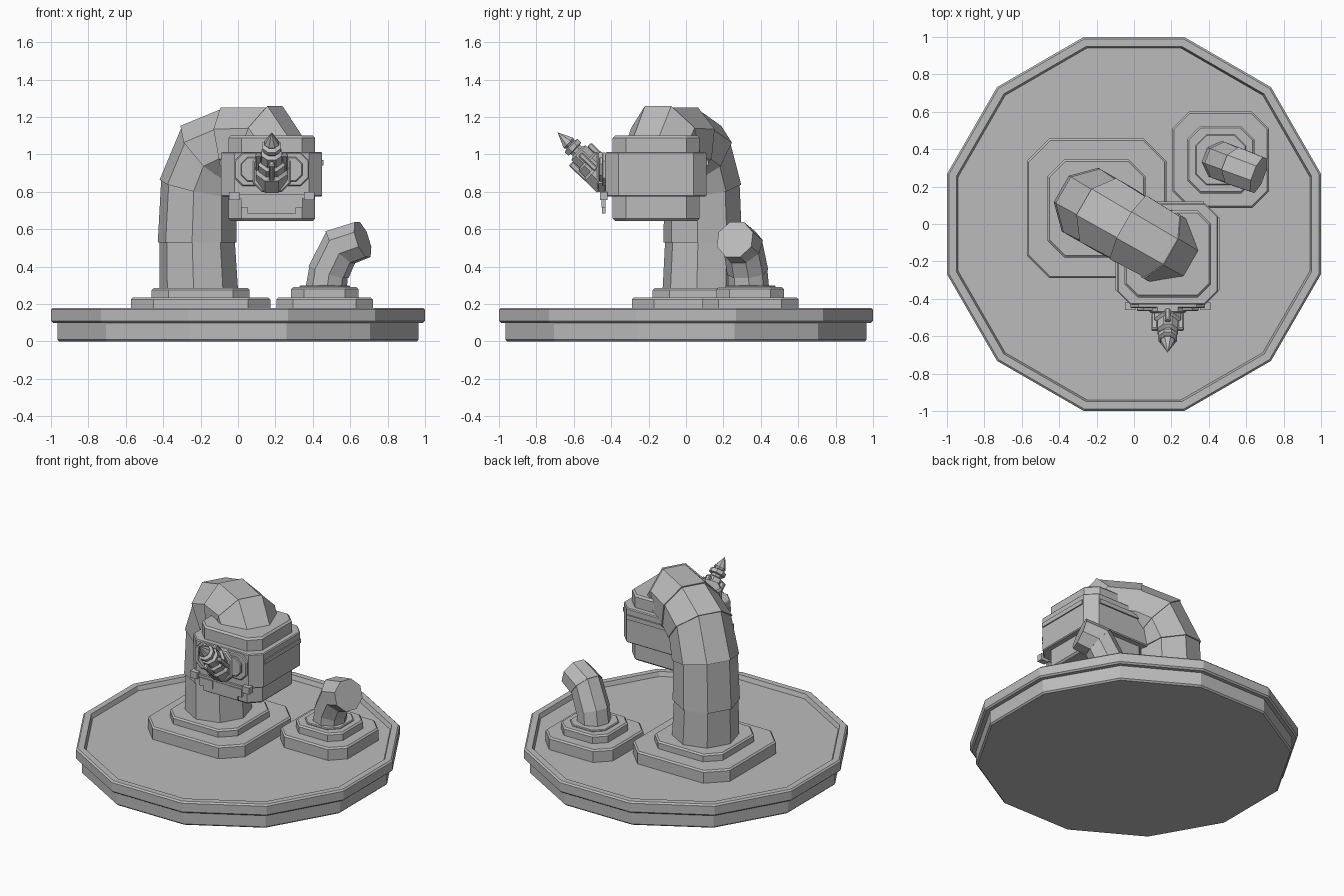
import bpy, bmesh, math
from mathutils import Vector, Matrix

if "Cube" in bpy.data.objects:
    bpy.data.objects.remove(bpy.data.objects["Cube"])

GREY = (0.5, 0.5, 0.5, 1)
grey = bpy.data.materials.new("plain_grey")
grey.use_nodes = True
grey.diffuse_color = GREY
grey.node_tree.nodes["Principled BSDF"].inputs["Base Color"].default_value = GREY


def make(name, stacks, matrix=Matrix()):
    """Skin each stack of rings, close both ends, make one object."""
    bm = bmesh.new()
    for rings in stacks:
        loops = [[bm.verts.new(p) for p in ring] for ring in rings]
        n = len(loops[0])
        for a, b in zip(loops, loops[1:]):
            for i in range(n):
                j = (i + 1) % n
                bm.faces.new((a[i], a[j], b[j], b[i]))
        bm.faces.new(loops[0][::-1])
        bm.faces.new(loops[-1])
    bmesh.ops.recalc_face_normals(bm, faces=bm.faces)
    mesh = bpy.data.meshes.new(name)
    bm.to_mesh(mesh)
    bm.free()
    mesh.materials.append(grey)
    obj = bpy.data.objects.new(name, mesh)
    obj.matrix_world = matrix
    bpy.context.collection.objects.link(obj)
    return obj


def lathe(profile, sides):
    """Rings whose flats lie at the given radii."""
    k = 1 / math.cos(math.pi / sides)
    angles = [2 * math.pi * (i + 0.5) / sides for i in range(sides)]
    return [[Vector((r * k * math.cos(a), r * k * math.sin(a), z)) for a in angles]
            for r, z in profile]


def chamfered(hx, hy, cut, z):
    corners = [(hx, hy - cut), (hx - cut, hy)]
    pts = corners + [(-x, y) for x, y in corners[::-1]]
    pts += [(-x, -y) for x, y in pts]
    return [Vector((x, y, z)) for x, y in pts]


def slab(hx, hy, cut, z0, z1, edge=0.01):
    """Chamfered block with softened top and bottom edges."""
    levels = [(edge, z0), (0, z0 + edge), (0, z1 - edge), (edge, z1)]
    return [chamfered(hx - e, hy - e, cut - e * 0.6, z) for e, z in levels]


def box(name, x0, x1, y0, y1, z0, z1):
    ring = [(x0, y0), (x1, y0), (x1, y1), (x0, y1)]
    return make(name, [[[Vector((x, y, z)) for x, y in ring] for z in (z0, z1)]])


def bent_pipe(name, start, heading, path, radius, flare):
    """Overlapping octagonal sections that bend in one upright plane."""
    d = Vector((heading[0], heading[1], 0)).normalized()
    up = Vector((0, 0, 1))
    side = up.cross(d)
    pts = [Vector((start[0], start[1], 0)) + d * s + up * z for s, z in path]
    dirs = [(b - a).normalized() for a, b in zip(pts, pts[1:])]

    def ring(i, scale):
        before, after = dirs[max(i - 1, 0)], dirs[min(i, len(dirs) - 1)]
        t = (before + after).normalized()
        mitre = 1 / t.dot(after)
        n = t.cross(side)
        return [pts[i] + side * p.x * scale + n * p.y * scale * mitre
                for p in lathe([(radius, 0)], 8)[0]]

    return make(name, [[ring(i, flare), ring(i + 1, 2 - flare)]
                       for i in range(len(dirs))])


# Twelve-sided base with a recessed floor and raised rim
make("base", [lathe([(0.955, 0), (0.965, 0.01), (0.965, 0.1), (0.99, 0.1), (1, 0.11),
                     (1, 0.17), (0.99, 0.18), (0.95, 0.18), (0.94, 0.15)], 12)])

# Stepped plinths
large = Matrix.Translation((-0.2, 0.083, 0))
small = Matrix.Translation((0.463, 0.343, 0))
make("large_plinth", [slab(0.373, 0.373, 0.12, 0.14, 0.235),
                      slab(0.262, 0.262, 0.09, 0.22, 0.285)], large)
make("small_plinth", [slab(0.258, 0.258, 0.09, 0.14, 0.235),
                      slab(0.18, 0.18, 0.07, 0.22, 0.29),
                      slab(0.135, 0.135, 0.06, 0.28, 0.3, 0.005)], small)

# Pipes
bent_pipe("large_pipe", (-0.21, 0.085), (0.87, -0.5),
          [(0, 0.27), (-0.01, 0.53), (0, 0.82), (0.08, 1), (0.22, 1.055),
           (0.38, 1.06), (0.47, 0.95)], 0.192, 1.02)
bent_pipe("small_pipe", (0.47, 0.335), (0.935, -0.35),
          [(0, 0.27), (0.015, 0.37), (0.085, 0.505), (0.21, 0.545)], 0.1, 1.02)

# Head hung from the large pipe
HX, HY = 0.18, -0.16
head = Matrix.Translation((HX, HY, 0))
make("head", [slab(0.232, 0.232, 0.07, 0.645, 0.79, 0.012),
              slab(0.27, 0.27, 0.07, 0.775, 1.013, 0.006),
              slab(0.232, 0.232, 0.07, 1, 1.1, 0.012)], head)

# Trim rails on both sides and the back
for s, label in ((1, "left"), (-1, "right")):
    x = HX + s * 0.268
    box(label + "_rail", x - 0.01, x + 0.01, -0.355, 0.035, 0.94, 0.97)
box("back_rail", -0.015, 0.375, 0.1, 0.12, 0.94, 0.97)

# Front plate, facing forwards
def facing(z, y=-0.425):
    return Matrix.Translation((HX, y, z)) @ Matrix.Rotation(math.pi / 2, 4, 'X')

make("front_plate", [slab(0.2, 0.09, 0.045, 0, 0.025, 0.006),
                     slab(0.165, 0.065, 0.035, 0.02, 0.04, 0.005)], facing(0.92))
make("nozzle_seat", [slab(0.1, 0.105, 0.045, 0, 0.05, 0.008)], facing(0.905))

# Bar, end blocks and hanging lower plate
box("lower_bar", -0.03, 0.39, -0.445, -0.42, 0.765, 0.785)
for s, label in ((1, "left"), (-1, "right")):
    x = HX + s * 0.2
    box(label + "_bar_block", x - 0.028, x + 0.028, -0.46, -0.42, 0.755, 0.8)
    box(label + "_plate_tab", *sorted((HX + s * 0.06, HX + s * 0.165)),
        -0.452, -0.43, 0.715, 0.77)
box("lower_plate", 0.05, 0.31, -0.448, -0.43, 0.685, 0.77)

# Pointed nozzle tilted upwards
tilt = Matrix.Translation((HX, -0.43, 0.87)) @ Matrix.Rotation(math.radians(46), 4, 'X')
make("nozzle", [lathe([(0.085, -0.02), (0.085, 0.07), (0.07, 0.085), (0.07, 0.13),
                       (0.055, 0.14), (0.055, 0.2), (0.035, 0.21), (0.035, 0.225),
                       (0.05, 0.23), (0.05, 0.255), (0.03, 0.262), (0.038, 0.275),
                       (0.001, 0.355)], 8)], tilt)

# Four lugs around the nozzle
lug = slab(0.016, 0.014, 0.006, 0.07, 0.19, 0.006)
lugs = [[Matrix.Rotation(math.radians(a), 3, 'Z') @ (p + Vector((0.07, 0, 0))) for p in ring]
        for a in (0, 90, 180, 270) for ring in lug]
make("nozzle_lugs", [lugs[i:i + 4] for i in range(0, 16, 4)], tilt)
